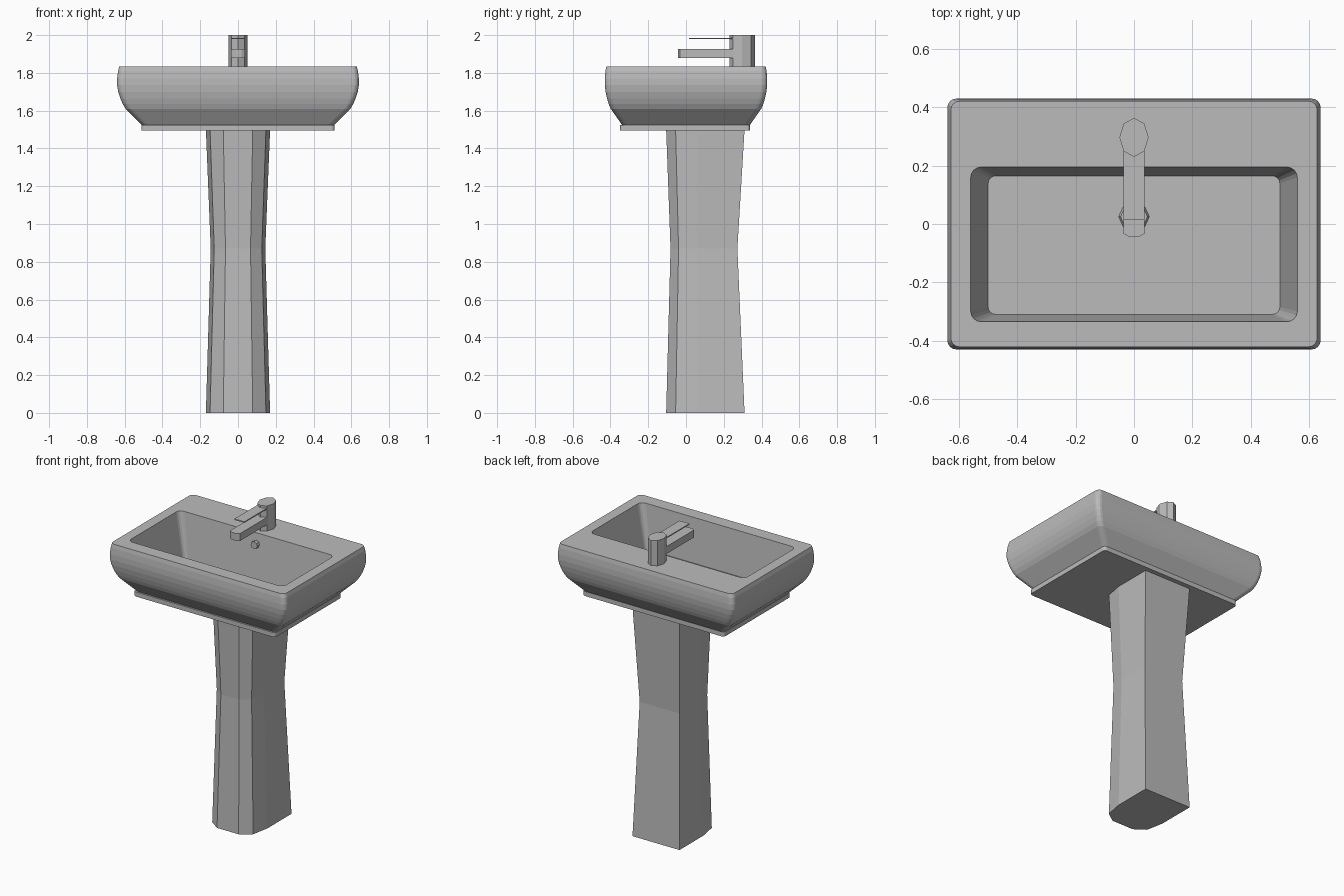
import bpy
import bmesh
from math import cos, sin, pi

cube = bpy.data.objects.get("Cube")
if cube:
    bpy.data.objects.remove(cube)

# Single glazed ceramic colour
ceramic = bpy.data.materials.new("grey_ceramic")
ceramic.use_nodes = True
colour = (0.5, 0.5, 0.5, 1)
ceramic.diffuse_color = colour
ceramic.node_tree.nodes["Principled BSDF"].inputs["Base Color"].default_value = colour


def loft(name, rings):
    """Skin a closed solid through rings of equal point count."""
    bm = bmesh.new()
    loops = [[bm.verts.new(p) for p in ring] for ring in rings]
    n = len(loops[0])
    for a, b in zip(loops, loops[1:]):
        for i in range(n):
            j = (i + 1) % n
            bm.faces.new((a[i], a[j], b[j], b[i]))
    bm.faces.new(loops[0][::-1])
    bm.faces.new(loops[-1])
    bmesh.ops.recalc_face_normals(bm, faces=bm.faces)
    mesh = bpy.data.meshes.new(name)
    bm.to_mesh(mesh)
    bm.free()
    mesh.materials.append(ceramic)
    obj = bpy.data.objects.new(name, mesh)
    bpy.context.collection.objects.link(obj)
    return obj


def rounded_rect(half_x, y0, y1, radius, z, steps=4):
    """Horizontal rectangle with rounded corners."""
    corners = [(1, y1, 0), (-1, y1, 1), (-1, y0, 2), (1, y0, 3)]
    points = []
    for side, y, quarter in corners:
        cx = side * (half_x - radius)
        cy = y - radius if y == y1 else y + radius
        for k in range(steps + 1):
            a = (quarter + k / steps) * pi / 2
            points.append((cx + radius * cos(a), cy + radius * sin(a), z))
    return points


def oval(cx, cy, rx, ry, z, sides=8):
    return [(cx + rx * cos(2 * pi * i / sides), cy + ry * sin(2 * pi * i / sides), z)
            for i in range(sides)]


def extrude(name, outline, z0, z1):
    return loft(name, [[(x, y, z) for x, y in outline] for z in (z0, z1)])


# Basin: base plate, bulging outer shell, flat rim, sunken bowl
shell_profile = [(1.525, .13), (1.61, .045), (1.635, .03), (1.665, .017), (1.70, .006),
                 (1.735, 0), (1.77, 0), (1.81, .005), (1.835, .012)]
rings = [rounded_rect(.512, -.35, .34, .02, z) for z in (1.495, 1.525)]
for z, inset in shell_profile:
    y = .43 - inset * .7
    rings.append(rounded_rect(.64 - inset, -y, y, .03, z))
rings.append(rounded_rect(.56, -.335, .195, .035, 1.835))
rings.append(rounded_rect(.50, -.31, .165, .025, 1.55))
loft("basin", rings)

# Pedestal: faceted column with a narrow waist
half = [(.17, .31), (.17, .06), (.148, -.055), (.078, -.105)]
section = half + [(-x, y) for x, y in reversed(half)]
base = [(x, y, 0) for x, y in section]
waist = [(x * .85, -.082 + (y + .105) * .853, .87) for x, y in section]
top = [(x, y, 1.5) for x, y in section]
loft("pedestal", [base, waist, top])

# Tap body, spout and lever
loft("tap_body", [oval(0, .297, .05, .067, z) for z in (1.83, 2.0)])
spout_outline = [(.036, .26), (-.036, .26), (-.036, -.033), (-.018, -.043),
                 (.018, -.043), (.036, -.033)]
extrude("tap_spout", spout_outline, 1.878, 1.926)
lever_outline = [(.036, .26), (-.036, .26), (-.036, .015), (.036, .015)]
extrude("tap_lever", lever_outline, 1.979, 1.986)

# Drain on the bowl floor
loft("drain", [oval(0, .025, .055, .05, 1.545), oval(0, .025, .046, .042, 1.565)])

# Overflow cap on the back wall of the bowl
loft("overflow_cap", [[(x, y, 1.765 + z) for x, z, _ in oval(0, 0, .024, .024, 0)]
                      for y in (.195, .165)])
